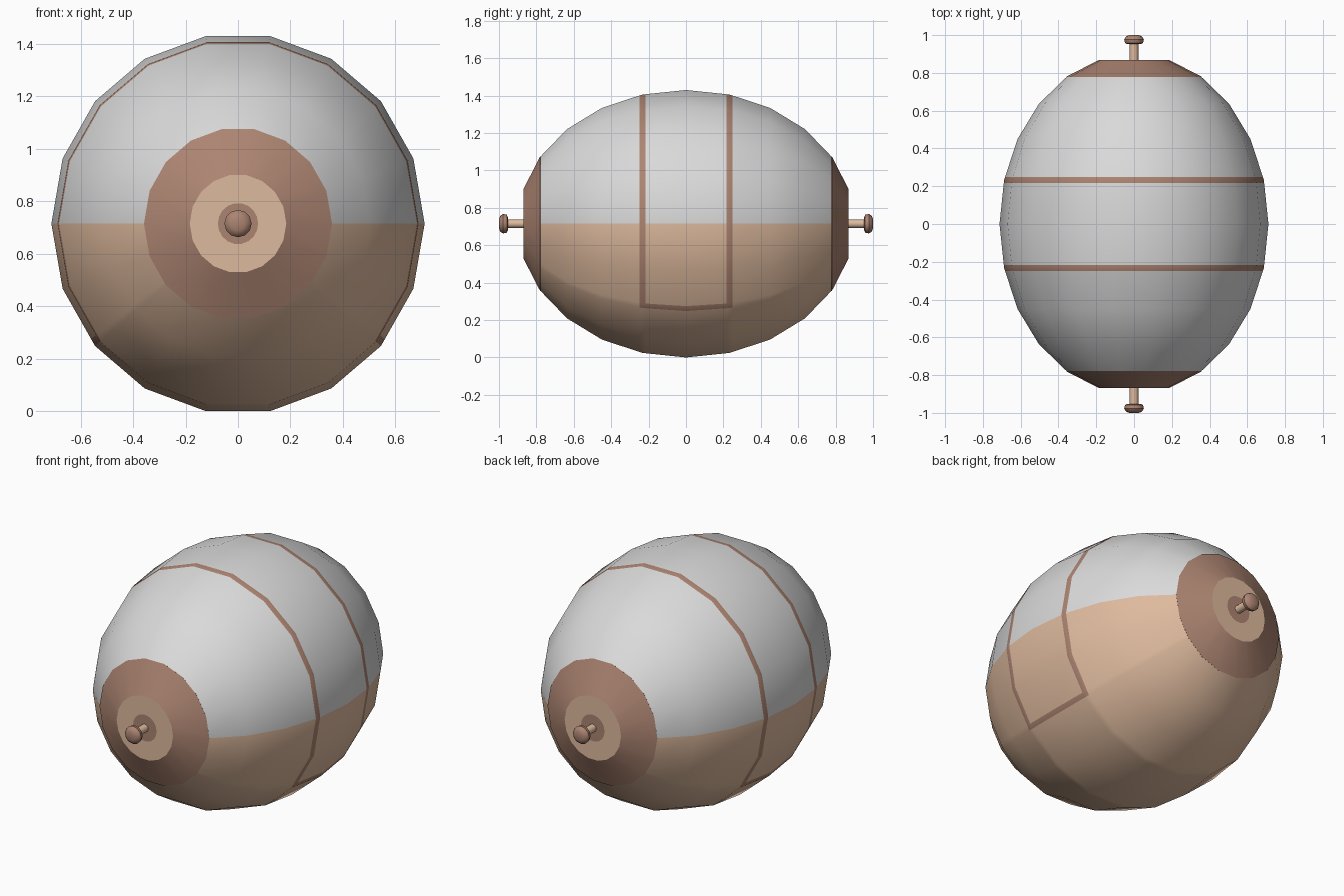
import bpy, bmesh, math
from mathutils import Vector

if "Cube" in bpy.data.objects:
    bpy.data.objects.remove(bpy.data.objects["Cube"])

RX, RZ, RY = 0.712, 0.726, 0.9     # body radii
ZC = RZ * math.cos(math.radians(10))  # body axis height


def mat(name, rgb):
    m = bpy.data.materials.new(name)
    m.diffuse_color = (*rgb, 1)
    m.use_nodes = True
    m.node_tree.nodes["Principled BSDF"].inputs["Base Color"].default_value = m.diffuse_color
    return m


WHITE = mat("pale_grey", (0.70, 0.70, 0.70))
TAN = mat("light_tan", (0.73, 0.49, 0.34))
BROWN = mat("brown", (0.41, 0.23, 0.165))
MATS = [WHITE, TAN, BROWN]


def finish(name, bm, angle=35):
    bmesh.ops.recalc_face_normals(bm, faces=bm.faces)
    me = bpy.data.meshes.new(name)
    bm.to_mesh(me)
    bm.free()
    ob = bpy.data.objects.new(name, me)
    bpy.context.collection.objects.link(ob)
    for m in MATS:
        me.materials.append(m)
    bpy.ops.object.select_all(action='DESELECT')
    ob.select_set(True)
    bpy.context.view_layer.objects.active = ob
    bpy.ops.object.shade_smooth_by_angle(angle=math.radians(angle))
    return ob


def skin(bm, rings):
    """Bridge neighbouring closed rings; returns (ring, column, face)."""
    loops = [[bm.verts.new(p) for p in ring] for ring in rings]
    n = len(loops[0])
    out = []
    for i in range(len(loops) - 1):
        for j in range(n):
            k = (j + 1) % n
            out.append((i, j, bm.faces.new((loops[i][j], loops[i][k], loops[i + 1][k], loops[i + 1][j]))))
    return loops, out


def rim(deg):
    """Point on the 18-sided outline; in-between angles stay on the flat side."""
    a = math.floor(deg / 20) * 20
    t = (deg - a) / 20
    u, v = math.radians(a), math.radians(a + 20)
    return (RX * ((1 - t) * math.cos(u) + t * math.cos(v)),
            RZ * ((1 - t) * math.sin(u) + t * math.sin(v)))


knots = [(RY * math.sin(math.radians(a)), math.cos(math.radians(a))) for a in range(0, 76, 15)]


def radius(y):
    y = abs(y)
    for (y0, r0), (y1, r1) in zip(knots, knots[1:]):
        if y <= y1 + 1e-6:
            return r0 + (r1 - r0) * (y - y0) / (y1 - y0)


def ring(y, r, angles):
    return [(r * rim(a)[0], y, ZC + r * rim(a)[1]) for a in angles]


# Body shell with the hatch stripes cut into it
B0, B1 = 0.217, 0.248
half = [k[0] for k in knots[1:5]] + [B0, B1]
ys = sorted([-y for y in half] + [0] + half)
angles = sorted(list(range(0, 360, 20)) + [217.6, 322.4])
bm = bmesh.new()
_, faces = skin(bm, [ring(y, radius(y), angles) for y in ys])
for i, j, f in faces:
    y = abs(ys[i] + ys[i + 1]) / 2
    a0 = angles[j]
    a1 = angles[j + 1] if j + 1 < len(angles) else 360
    mid = (a0 + a1) / 2
    sill = 217 < mid < 220 or 320 < mid < 323
    f.material_index = 0 if mid < 180 else 1
    if (B0 < y < B1 and (mid < 220 or mid > 320)) or (y < B0 and sill):
        f.material_index = 2
finish("body_shell", bm)

# End caps, with a tan disc and a brown hub plate
sides = list(range(0, 360, 20))
for s, tag in ((-1, "front"), (1, "back")):
    y60, r60 = knots[4]
    y75, r75 = knots[5]
    prof = [(y60 - 0.004, r60), (y60, r60 + 0.004), (y75, r75), (y75, 0.108)]
    bm = bmesh.new()
    loops, faces = skin(bm, [ring(s * y, r, sides) for y, r in prof])
    for i, j, f in faces:
        f.material_index = 1 if i == 2 else 2
    hub = bm.faces.new(loops[-1])
    hub.material_index = 2
    finish(tag + "_cap", bm, 25)

    # Pin and knob
    for name, prof, n, m in (
            ("pin", [(0.86, 0.023), (0.965, 0.023)], 12, 1),
            ("knob", [(0.952, 0.034), (0.958, 0.048), (0.978, 0.052), (0.992, 0.043), (1.0, 0.026)], 12, 2)):
        bm = bmesh.new()
        rings = [[(r * math.cos(2 * math.pi * k / n), s * y, ZC + r * math.sin(2 * math.pi * k / n))
                  for k in range(n)] for y, r in prof]
        loops, _ = skin(bm, rings)
        bm.faces.new(loops[0])
        bm.faces.new(loops[-1])
        for f in bm.faces:
            f.material_index = m
        finish(tag + "_" + name, bm, 40)
